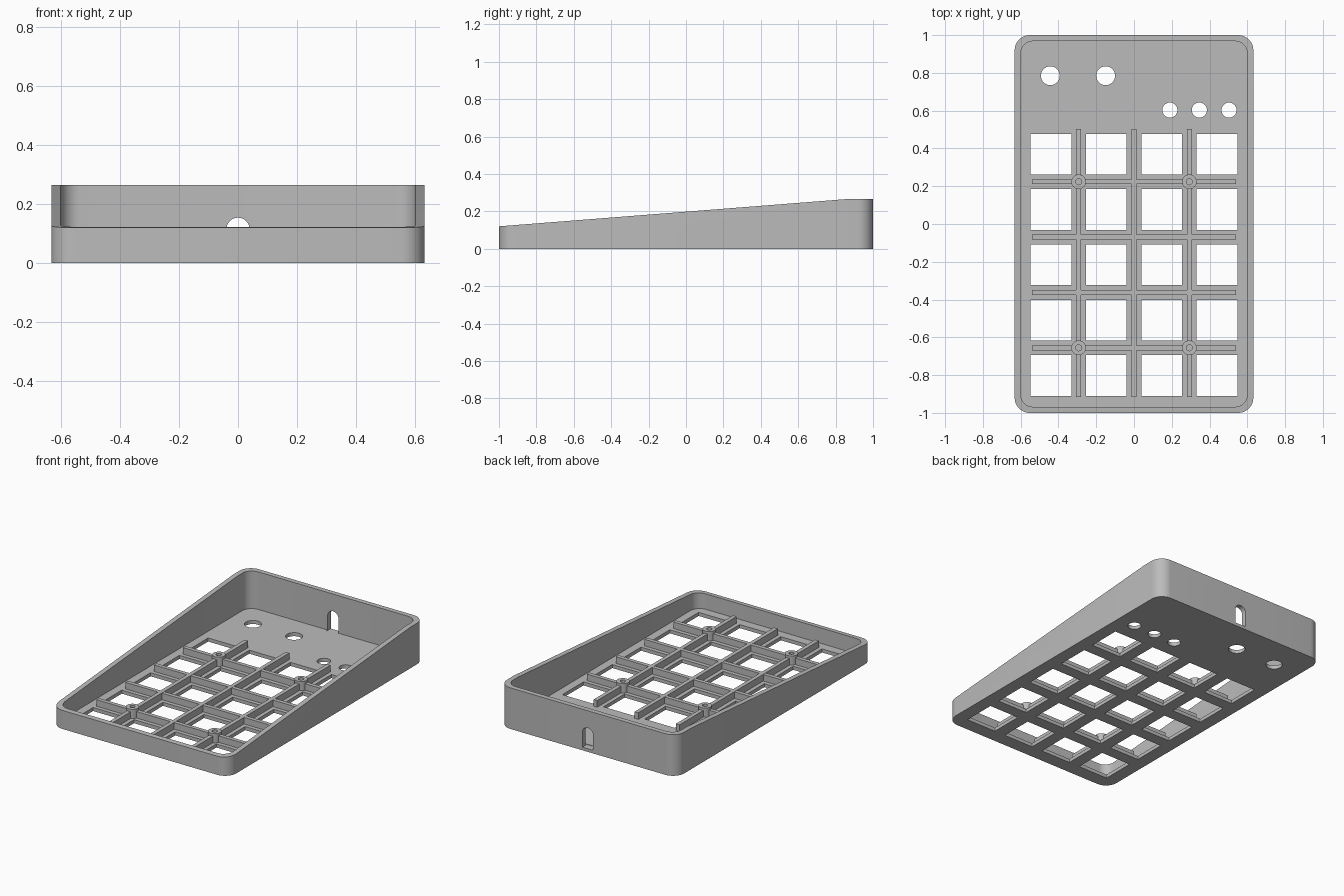
import bpy
import bmesh
from math import pi, cos, sin
from mathutils import Vector

cube = bpy.data.objects.get("Cube")
if cube:
    bpy.data.objects.remove(cube, do_unlink=True)

grey = bpy.data.materials.new("plain grey")
grey.use_nodes = True
grey.diffuse_color = (0.5, 0.5, 0.5, 1)
grey.node_tree.nodes["Principled BSDF"].inputs["Base Color"].default_value = (0.5, 0.5, 0.5, 1)

FLOOR, RIB_TOP, PITCH = 0.023, 0.066, 0.293
COLUMNS = [(i - 1.5) * PITCH for i in range(4)]
ROWS = [0.37 - i * PITCH for i in range(5)]


def circle(x, y, r, n=32, start=0.0, sweep=2 * pi):
    """Points on an arc; a full sweep leaves out the repeated end point."""
    steps = n if sweep >= 2 * pi else n - 1
    return [(x + r * cos(start + sweep * i / steps), y + r * sin(start + sweep * i / steps))
            for i in range(n)]


def rectangle(x, y, w, h):
    return [(x - w / 2, y - h / 2), (x + w / 2, y - h / 2),
            (x + w / 2, y + h / 2), (x - w / 2, y + h / 2)]


def rounded_rectangle(w, h, r):
    corners = [(1, 1), (-1, 1), (-1, -1), (1, -1)]
    return [p for i, (sx, sy) in enumerate(corners)
            for p in circle(sx * (w / 2 - r), sy * (h / 2 - r), r, 10, i * pi / 2, pi / 2)]


def prism(name, outlines, low, high, axis="z"):
    """Extrude each outline from low to high along the axis."""
    place = {"x": lambda a, b, t: (t, a, b),
             "y": lambda a, b, t: (a, t, b),
             "z": lambda a, b, t: (a, b, t)}[axis]
    bm = bmesh.new()
    for outline in outlines:
        face = bm.faces.new([bm.verts.new(place(a, b, low)) for a, b in outline])
        made = bmesh.ops.extrude_face_region(bm, geom=[face])["geom"]
        shift = Vector(place(0, 0, high - low))
        bmesh.ops.translate(bm, vec=shift,
                            verts=[v for v in made if isinstance(v, bmesh.types.BMVert)])
    bmesh.ops.recalc_face_normals(bm, faces=bm.faces)
    mesh = bpy.data.meshes.new(name)
    bm.to_mesh(mesh)
    bm.free()
    mesh.materials.append(grey)
    obj = bpy.data.objects.new(name, mesh)
    bpy.context.collection.objects.link(obj)
    return obj


def cut(target, cutter):
    """Subtract the cutter and remove it."""
    mod = target.modifiers.new("cut", "BOOLEAN")
    mod.operation, mod.solver, mod.object = "DIFFERENCE", "EXACT", cutter
    bpy.context.view_layer.update()
    graph = bpy.context.evaluated_depsgraph_get()
    result = bpy.data.meshes.new_from_object(target.evaluated_get(graph))
    target.modifiers.clear()
    target.data = result
    bpy.data.objects.remove(cutter, do_unlink=True)


# Case shell: hollow tray with a sloping rim
case = prism("case", [rounded_rectangle(1.264, 2, 0.08)], 0, 0.265)
cut(case, prism("pocket", [rounded_rectangle(1.2, 1.936, 0.065)], FLOOR, 0.5))
slope = 0.145 / 1.85
cut(case, prism("rim_wedge", [[(-1.1, 0.12 - 0.1 * slope), (0.85, 0.265),
                               (0.85, 0.5), (-1.1, 0.5)]], -1, 1, "x"))

# Floor openings: key grid and round holes
openings = [rectangle(x, y, 0.215, 0.215) for x in COLUMNS for y in ROWS]
openings += [circle(x, 0.785, 0.05) for x in (-0.443, -0.15)]
openings += [circle(x, 0.603, 0.04) for x in (0.19, 0.346, 0.503)]
cut(case, prism("floor_openings", openings, -0.1, 0.1))

# Arched cable port in the back wall
port = [(-0.039, 0.02), (0.039, 0.02)] + circle(0, 0.115, 0.039, 17, 0, pi)
cut(case, prism("port_cutter", [port], 0.955, 1.1, "y"))

# Stiffening ribs between the openings
rib_y = [y - PITCH / 2 for y in ROWS[:4]]
rib_x = [-PITCH, 0, PITCH]
long_ribs = prism("long_ribs", [rectangle(x, -0.206, 0.026, 1.42) for x in rib_x],
                  FLOOR - 0.005, RIB_TOP)
cross_ribs = prism("cross_ribs", [rectangle(0, y, 1.08, 0.026) for y in rib_y],
                   FLOOR - 0.005, RIB_TOP - 0.001)

# Screw bosses with blind holes; ribs are cleared inside each boss
spots = [(x, y) for x in (-PITCH, PITCH) for y in (rib_y[0], rib_y[3])]
bosses = prism("screw_bosses", [circle(x, y, 0.039) for x, y in spots], FLOOR - 0.005, 0.082)
for part in (bosses, long_ribs, cross_ribs):
    cut(part, prism("screw_holes", [circle(x, y, 0.016, 20) for x, y in spots], FLOOR + 0.004, 0.2))

# Smooth the rounded surfaces and keep the edges sharp
for obj in (case, long_ribs, cross_ribs, bosses):
    bpy.ops.object.select_all(action="DESELECT")
    obj.select_set(True)
    bpy.context.view_layer.objects.active = obj
    bpy.ops.object.shade_smooth_by_angle(angle=pi / 6)
